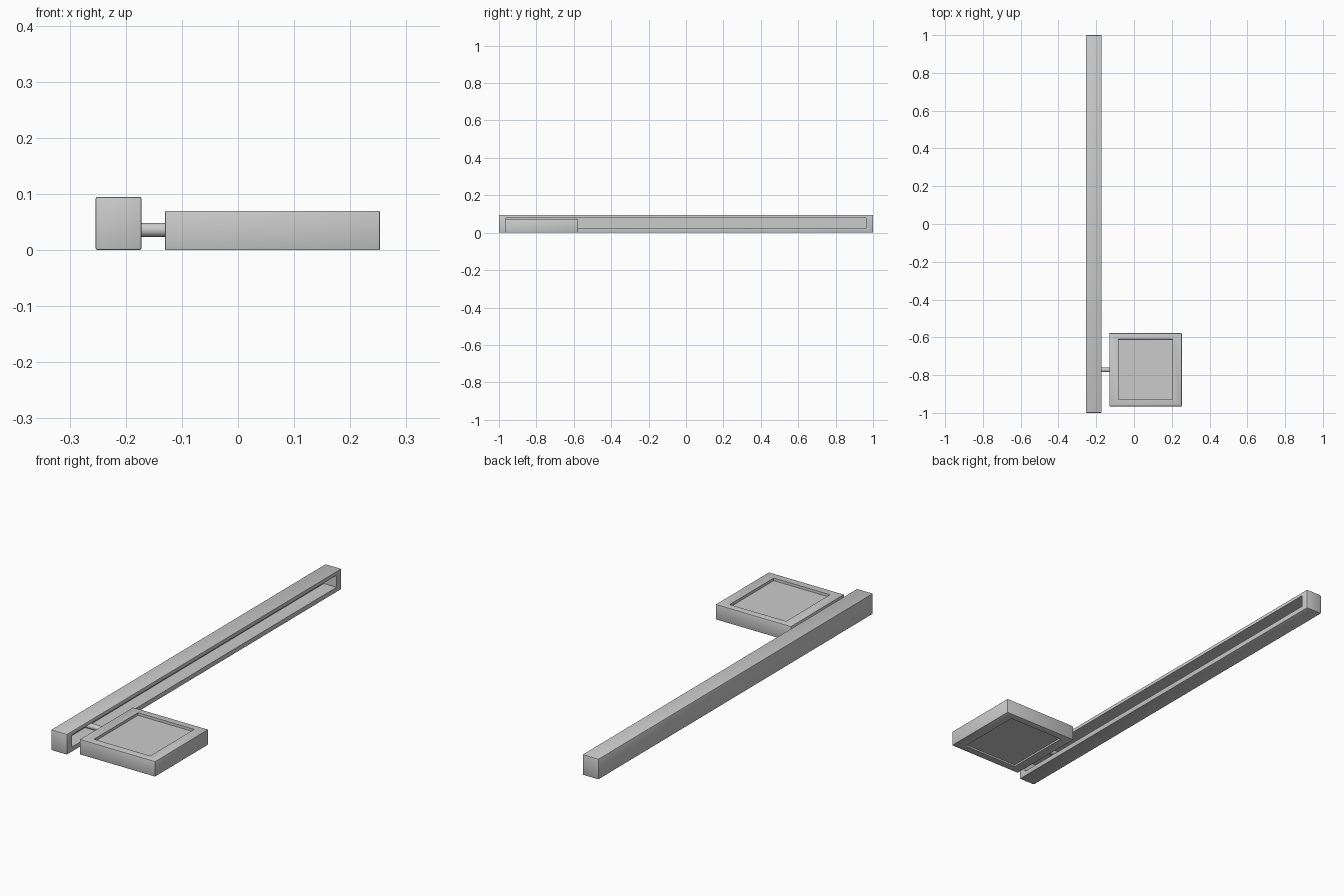
import bpy, bmesh
from mathutils import Vector, Matrix

if "Cube" in bpy.data.objects:
    bpy.data.objects.remove(bpy.data.objects["Cube"])


def finish(bm, name):
    mesh = bpy.data.meshes.new(name)
    bm.to_mesh(mesh)
    bm.free()
    ob = bpy.data.objects.new(name, mesh)
    bpy.context.collection.objects.link(ob)
    bpy.ops.object.select_all(action='DESELECT')
    ob.select_set(True)
    bpy.context.view_layer.objects.active = ob
    bpy.ops.object.shade_smooth_by_angle(angle=0.5)
    return ob


def rounded_box(lo, hi, bevel):
    lo, hi = Vector(lo), Vector(hi)
    bm = bmesh.new()
    bmesh.ops.create_cube(bm, size=1)
    for v in bm.verts:
        v.co = (lo + hi) / 2 + v.co * (hi - lo)
    bmesh.ops.bevel(bm, geom=bm.edges[:], offset=bevel, segments=2,
                    profile=0.5, affect='EDGES')
    return bm


def recess(bm, normal, lo, hi, depth):
    """Sink a rectangle (lo..hi corners) into the flat face along normal."""
    n = Vector(normal)
    bm.normal_update()
    face = max((f for f in bm.faces if f.normal.dot(n) > 0.99),
               key=lambda f: f.calc_area())
    axes = [i for i in range(3) if abs(n[i]) < 0.5]
    bmesh.ops.inset_region(bm, faces=[face], thickness=0.004)
    mid = face.calc_center_median()
    for v in face.verts:
        for k, i in enumerate(axes):
            v.co[i] = hi[k] if v.co[i] > mid[i] else lo[k]
    bmesh.ops.inset_region(bm, faces=[face], thickness=0.0005)
    for v in face.verts:
        v.co -= n * depth


# Long rail with a slot in its inner side
rail = rounded_box((-0.254, -1, 0), (-0.172, 1, 0.095), 0.004)
recess(rail, (1, 0, 0), (-0.963, 0.023), (0.963, 0.078), 0.064)
finish(rail, "slotted_rail")

# Square pad with recessed panels above and below
pad = rounded_box((-0.13, -0.965, 0), (0.253, -0.578, 0.07), 0.002)
recess(pad, (0, 0, 1), (-0.083, -0.93), (0.204, -0.61), 0.012)
recess(pad, (0, 0, -1), (-0.083, -0.93), (0.204, -0.61), 0.008)
finish(pad, "square_pad")

# Round rod joining the pad to the rail slot
rod = bmesh.new()
x0, x1 = -0.237, -0.125
bmesh.ops.create_cone(rod, cap_ends=True, segments=32, radius1=0.0125,
                      radius2=0.0125, depth=x1 - x0,
                      matrix=Matrix.Translation(((x0 + x1) / 2, -0.772, 0.036))
                      @ Matrix.Rotation(1.5707963, 4, 'Y'))
finish(rod, "connecting_rod")
